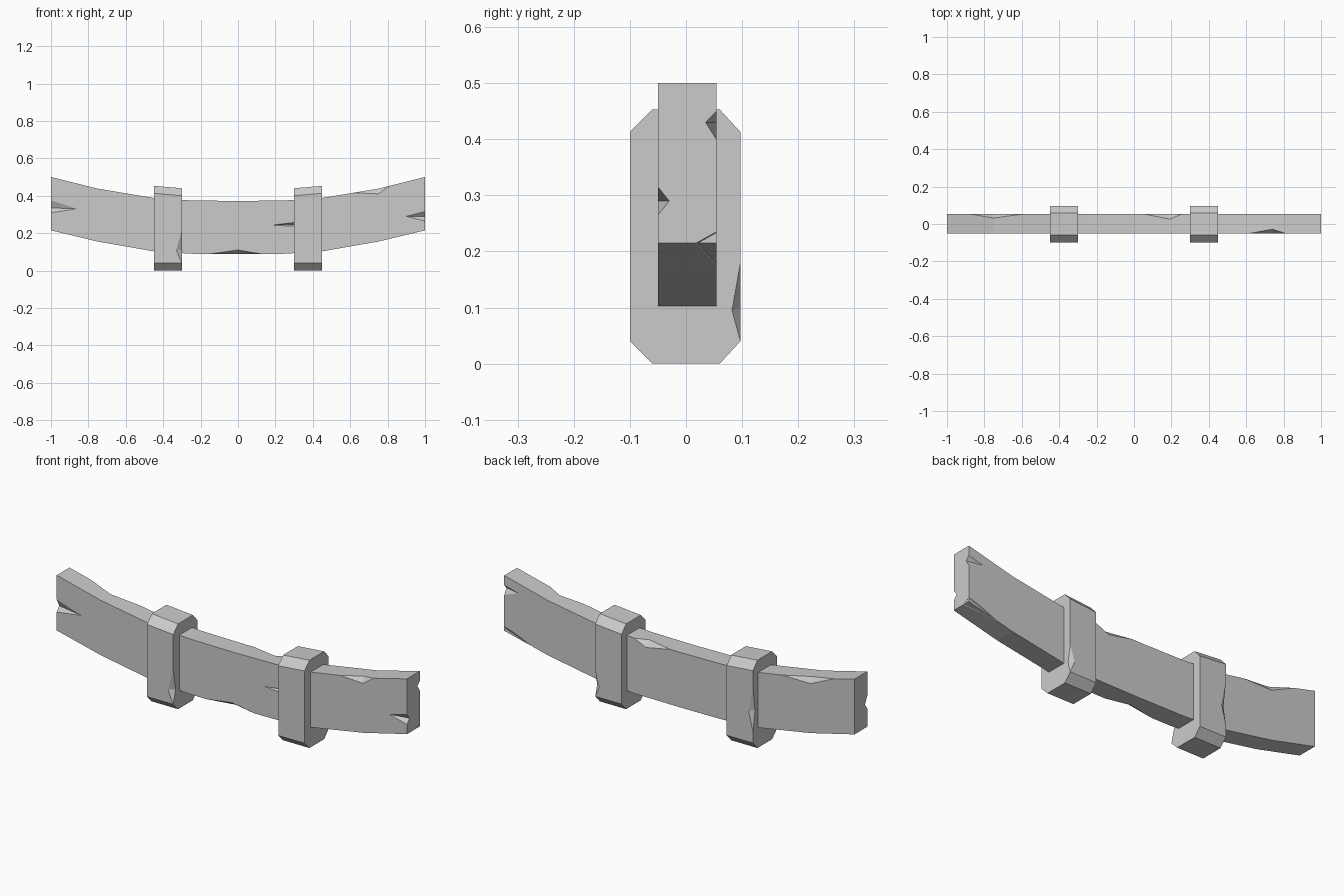
import bpy
import bmesh
from mathutils import Vector

cube = bpy.data.objects.get("Cube")
if cube:
    bpy.data.objects.remove(cube, do_unlink=True)

grey = bpy.data.materials.new("plain grey")
grey.use_nodes = True
colour = (0.6, 0.6, 0.6, 1)
grey.diffuse_color = colour
grey.node_tree.nodes["Principled BSDF"].inputs["Base Color"].default_value = colour

FRONT, BACK = -0.05, 0.054


def to_object(name, bm):
    bmesh.ops.recalc_face_normals(bm, faces=bm.faces)
    mesh = bpy.data.meshes.new(name)
    bm.to_mesh(mesh)
    bm.free()
    mesh.materials.append(grey)
    obj = bpy.data.objects.new(name, mesh)
    bpy.context.collection.objects.link(obj)
    return obj


def loft(name, loop_a, loop_b):
    """Solid between two matching outlines."""
    bm = bmesh.new()
    a = [bm.verts.new(p) for p in loop_a]
    b = [bm.verts.new(p) for p in loop_b]
    bm.faces.new(a)
    bm.faces.new(b)
    for i in range(len(a)):
        j = (i + 1) % len(a)
        bm.faces.new((a[i], a[j], b[j], b[i]))
    return to_object(name, bm)


def chip(obj, nicks):
    """Cut wedge nicks: a and b lie on an edge, c and d on its two faces."""
    bm = bmesh.new()
    for nick in nicks:
        a, b, c, d = (Vector(p) for p in nick)
        mid = (c + d) / 2
        points = (mid + (a - mid) * 1.5, mid + (b - mid) * 1.5,
                  c + (c - d) * 0.4, d + (d - c) * 0.4)
        verts = [bm.verts.new(p) for p in points]
        for skip in range(4):
            bm.faces.new([v for i, v in enumerate(verts) if i != skip])
    # each wedge needs its own outward normals
    cutter = to_object("nick_cutter", bm)
    cutter.hide_render = True
    mod = obj.modifiers.new("nicks", "BOOLEAN")
    mod.operation = "DIFFERENCE"
    mod.solver = "EXACT"
    mod.object = cutter
    bpy.context.view_layer.objects.active = obj
    bpy.ops.object.modifier_apply(modifier=mod.name)
    bpy.data.objects.remove(cutter, do_unlink=True)


# Curved plank
half = [(0.25, 0.375, 0.09), (0.45, 0.388, 0.103), (0.75, 0.438, 0.155), (1, 0.5, 0.215)]
stations = [(-x, t, b) for x, t, b in reversed(half)] + [(0, 0.372, 0.088)] + half
outline = [(x, t) for x, t, b in stations] + [(x, b) for x, t, b in reversed(stations)]
plank = loft("plank", [(x, FRONT, z) for x, z in outline], [(x, BACK, z) for x, z in outline])
chip(plank, [
    # front edges of both ends
    ((-1, FRONT, 0.375), (-1, FRONT, 0.31), (-0.86, FRONT, 0.33), (-1, -0.03, 0.335)),
    ((1, FRONT, 0.315), (1, FRONT, 0.265), (0.9, FRONT, 0.29), (1, -0.03, 0.29)),
    # back edge and lower back corner of the left end
    ((1, BACK, 0.45), (1, BACK, 0.40), (0.92, BACK, 0.43), (1, 0.035, 0.43)),
    ((1, BACK, 0.235), (0.82, BACK, 0.17), (0.96, BACK, 0.225), (1, 0.018, 0.215)),
    # bottom front edge
    ((-0.14, FRONT, 0.09), (0.12, FRONT, 0.09), (0, FRONT, 0.11), (0, -0.02, 0.088)),
    # slot beside the band
    ((0.3, FRONT, 0.257), (0.3, FRONT, 0.237), (0.18, FRONT, 0.243), (0.3, -0.03, 0.247)),
    # top back edge
    ((-0.88, BACK, 0.47), (-0.59, BACK, 0.411), (-0.75, BACK, 0.41), (-0.75, 0.032, 0.438)),
    ((0.05, BACK, 0.373), (0.26, BACK, 0.376), (0.19, BACK, 0.345), (0.19, 0.025, 0.375)),
    # top front edge
    ((0.62, FRONT, 0.416), (0.81, FRONT, 0.453), (0.75, FRONT, 0.41), (0.74, -0.028, 0.436)),
])

# Chamfered bands
band_nicks = {
    "left_band": [((0.45, 0.097, 0.04), (0.45, 0.097, 0.18), (0.425, 0.097, 0.10), (0.45, 0.082, 0.095))],
    "right_band": [((-0.30, -0.1, 0.04), (-0.30, -0.1, 0.215), (-0.33, -0.1, 0.11), (-0.30, -0.08, 0.11)),
                   ((-0.45, 0.097, 0.1), (-0.45, 0.097, 0.33), (-0.425, 0.097, 0.2), (-0.45, 0.08, 0.2))],
}
for name, side in (("left_band", 1), ("right_band", -1)):
    def section(x, top):
        ring = [(-0.06, 0), (0.06, 0), (0.097, 0.04), (0.097, top - 0.04),
                (0.06, top), (-0.06, top), (-0.1, top - 0.04), (-0.1, 0.04)]
        return [(side * x, y, z) for y, z in ring]
    band = loft(name, section(0.30, 0.44), section(0.45, 0.453))
    chip(band, band_nicks[name])
